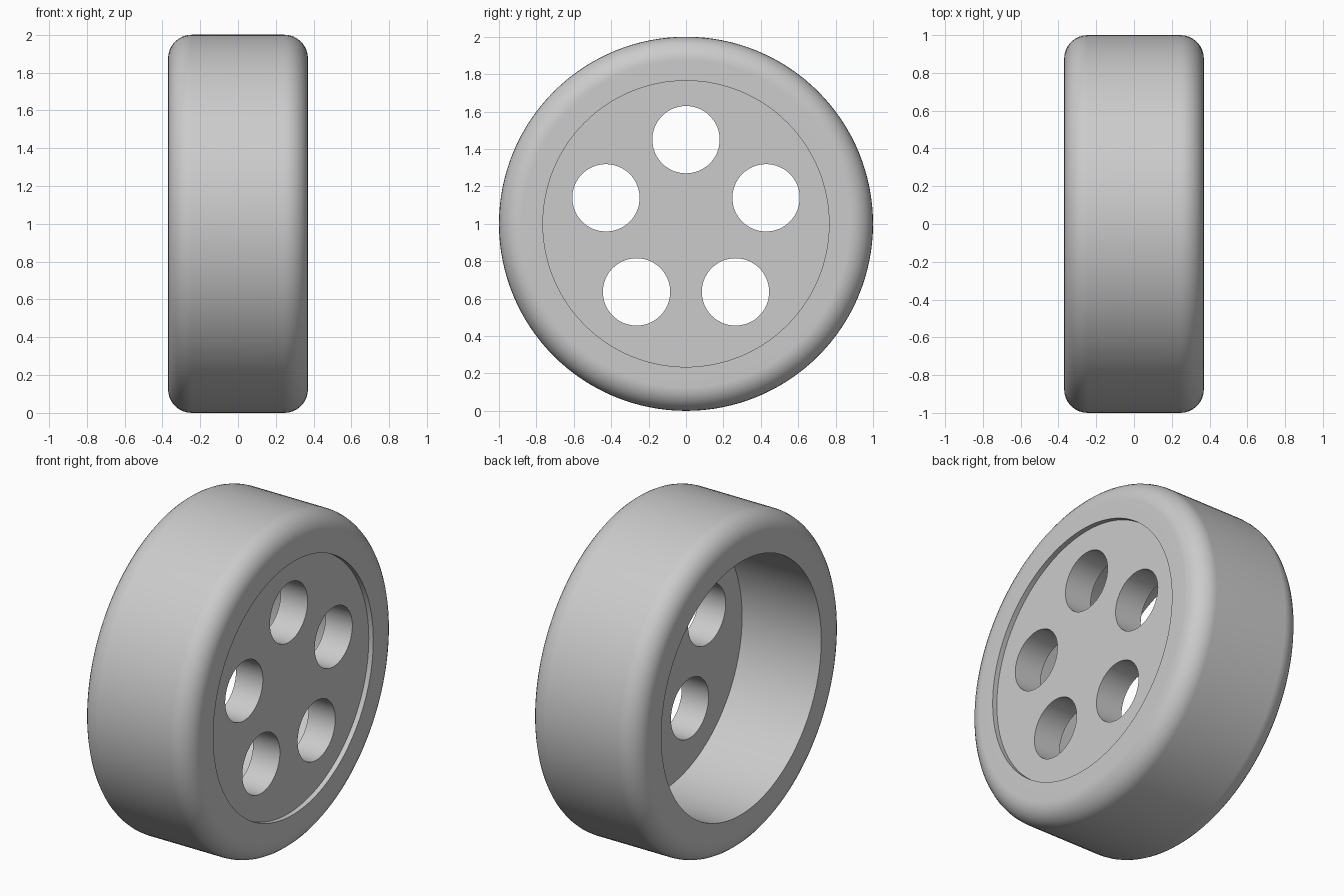
import bpy
import bmesh
from math import cos, sin, pi, radians
from mathutils import Matrix, Vector

if "Cube" in bpy.data.objects:
    bpy.data.objects.remove(bpy.data.objects["Cube"], do_unlink=True)

HALF_WIDTH = 0.37      # half of the wheel width along x
RADIUS = 1.0
BORE = 0.765           # inner radius of the tyre
ROUND = 0.125          # shoulder rounding
DISC_OUT, DISC_IN = 0.34, 0.16
HOLES, HOLE_RING, HOLE_RADIUS = 5, 0.45, 0.18
SEGMENTS = 128
CENTRE = Vector((0, 0, RADIUS))

grey = bpy.data.materials.new("light grey")
grey.use_nodes = True
colour = (0.6, 0.6, 0.6, 1)
grey.diffuse_color = colour
grey.node_tree.nodes["Principled BSDF"].inputs["Base Color"].default_value = colour


def add_object(name, bm):
    bmesh.ops.recalc_face_normals(bm, faces=bm.faces)
    mesh = bpy.data.meshes.new(name)
    bm.to_mesh(mesh)
    bm.free()
    mesh.materials.append(grey)
    obj = bpy.data.objects.new(name, mesh)
    bpy.context.collection.objects.link(obj)
    return obj


def activate(obj):
    bpy.ops.object.select_all(action='DESELECT')
    obj.select_set(True)
    bpy.context.view_layer.objects.active = obj


def finish(obj):
    activate(obj)
    bpy.ops.object.shade_smooth_by_angle(angle=radians(35))
    weighted = obj.modifiers.new("Weighted normals", 'WEIGHTED_NORMAL')
    weighted.keep_sharp = True


def add_cylinder(bm, radius, x_from, x_to, centre, segments):
    place = Matrix.Translation(centre + Vector(((x_from + x_to) / 2, 0, 0)))
    bmesh.ops.create_cone(bm, cap_ends=True, segments=segments,
                          radius1=radius, radius2=radius, depth=x_to - x_from,
                          matrix=place @ Matrix.Rotation(pi / 2, 4, 'Y'))


# Tyre: rounded cross-section (x, radius) revolved about the axle
profile = [(-HALF_WIDTH, BORE)]
for side in (-1, 1):
    steps = range(9) if side < 0 else range(8, -1, -1)
    for i in steps:
        a = i / 8 * pi / 2
        profile.append((side * (HALF_WIDTH - ROUND + ROUND * cos(a)),
                        RADIUS - ROUND + ROUND * sin(a)))
profile.append((HALF_WIDTH, BORE))

bm = bmesh.new()
verts = [bm.verts.new(CENTRE + Vector((x, 0, r))) for x, r in profile]
edges = [bm.edges.new((v, verts[(i + 1) % len(verts)])) for i, v in enumerate(verts)]
bmesh.ops.spin(bm, geom=verts + edges, cent=CENTRE, axis=(1, 0, 0),
               angle=2 * pi, steps=SEGMENTS, use_duplicate=False)
bmesh.ops.remove_doubles(bm, verts=bm.verts, dist=0.0001)
tyre = add_object("tyre", bm)
finish(tyre)

# Hub disc: set just inside the outer face, deep recess behind it
bm = bmesh.new()
add_cylinder(bm, BORE, DISC_IN, DISC_OUT, CENTRE, SEGMENTS)
hub = add_object("hub_disc", bm)

# Ring of round holes cut through the disc
bm = bmesh.new()
for i in range(HOLES):
    a = 2 * pi * i / HOLES
    spot = CENTRE + HOLE_RING * Vector((0, sin(a), cos(a)))
    add_cylinder(bm, HOLE_RADIUS, DISC_IN - 0.1, DISC_OUT + 0.1, spot, 64)
cutter = add_object("hole_cutter", bm)
cutter.hide_render = True

cut = hub.modifiers.new("Holes", 'BOOLEAN')
cut.operation = 'DIFFERENCE'
cut.solver = 'EXACT'
cut.object = cutter
activate(hub)
bpy.ops.object.modifier_apply(modifier=cut.name)
bpy.data.objects.remove(cutter, do_unlink=True)
finish(hub)
